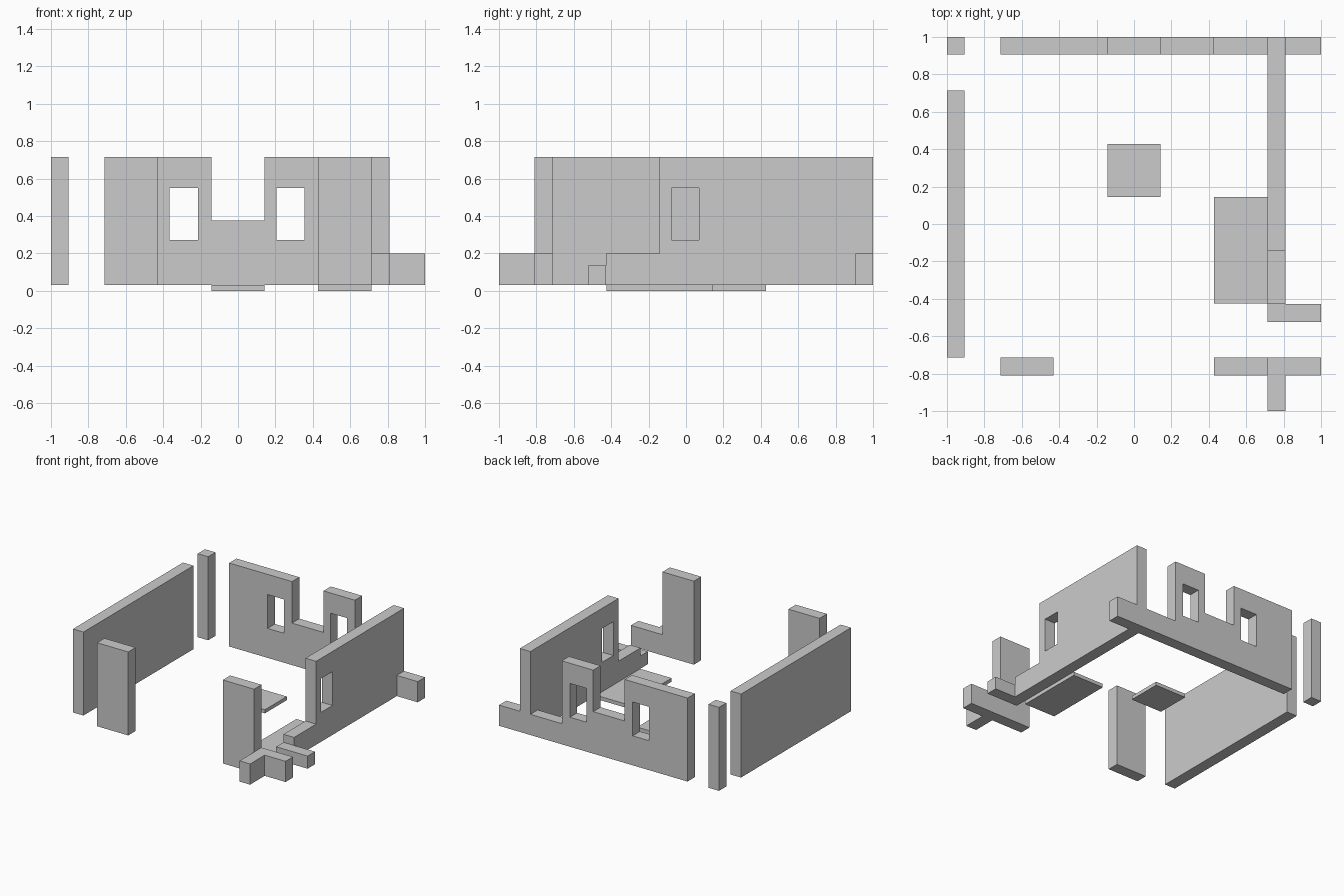
import bpy, bmesh
from mathutils import Vector

if "Cube" in bpy.data.objects:
    bpy.data.objects.remove(bpy.data.objects["Cube"])

# Shared heights: floor line, stub wall, sill, full wall
BASE, LOW, SILL, TOP = 0.03, 0.2, 0.375, 0.716
WIN_LO, WIN_HI = 0.272, 0.55


def extrude(name, points, vec):
    """Closed planar profile swept along vec."""
    bm = bmesh.new()
    face = bm.faces.new([bm.verts.new(p) for p in points])
    new = bmesh.ops.extrude_face_region(bm, geom=[face])["geom"]
    verts = [g for g in new if isinstance(g, bmesh.types.BMVert)]
    bmesh.ops.translate(bm, verts=verts, vec=Vector(vec))
    bmesh.ops.recalc_face_normals(bm, faces=bm.faces)
    # the start face is kept by the extrusion, so the solid is closed
    mesh = bpy.data.meshes.new(name)
    bm.to_mesh(mesh)
    bm.free()
    obj = bpy.data.objects.new(name, mesh)
    bpy.context.collection.objects.link(obj)
    return obj


def box(name, x0, x1, y0, y1, z0=BASE, z1=TOP):
    pts = [(x0, y0, z0), (x1, y0, z0), (x1, y1, z0), (x0, y1, z0)]
    return extrude(name, pts, (0, 0, z1 - z0))


def wall_x(name, profile, y0, y1):
    return extrude(name, [(x, y0, z) for x, z in profile], (0, y1 - y0, 0))


def wall_y(name, profile, x0, x1):
    return extrude(name, [(x0, y, z) for y, z in profile], (x1 - x0, 0, 0))


def cut_window(wall, x0, x1, y0, y1):
    cutter = box("window_cutter", x0, x1, y0, y1, WIN_LO, WIN_HI)
    mod = wall.modifiers.new("window", "BOOLEAN")
    mod.operation, mod.solver, mod.object = "DIFFERENCE", "EXACT", cutter
    bpy.context.view_layer.objects.active = wall
    bpy.ops.object.modifier_apply(modifier=mod.name)
    bpy.data.objects.remove(cutter, do_unlink=True)


# Left side: long wall and corner post
box("left_wall", -1, -0.905, -0.714, 0.714)
box("corner_post", -1, -0.905, 0.905, 1)

# Back wall: broken skyline with two windows
back = wall_x("back_wall", [
    (-0.714, BASE), (1, BASE), (1, LOW), (0.81, LOW), (0.81, TOP), (0.714, TOP),
    (0.714, LOW), (0.429, LOW), (0.429, TOP), (0.143, TOP), (0.143, SILL),
    (-0.143, SILL), (-0.143, TOP), (-0.714, TOP)], 0.905, 1)
for cx in (-0.29, 0.281):
    cut_window(back, cx - 0.075, cx + 0.075, 0.8, 1.1)

# Right wall: steps down towards the front, one window
right = wall_y("right_wall", [
    (-0.429, BASE), (0.905, BASE), (0.905, TOP), (-0.143, TOP),
    (-0.143, LOW), (-0.429, LOW)], 0.714, 0.81)
cut_window(right, 0.6, 0.9, -0.077, 0.07)
box("right_wall_stub", 0.714, 1, -0.524, -0.429, BASE, 0.134)

# Front walls and ruined corner
box("front_left_wall", -0.714, -0.431, -0.81, -0.714)
wall_x("front_right_wall", [
    (0.429, BASE), (1, BASE), (1, LOW), (0.714, LOW), (0.714, TOP), (0.429, TOP)],
    -0.81, -0.714)
box("front_corner_stub", 0.714, 0.81, -1, -0.81, BASE, LOW)

# Floor slabs
box("centre_floor_slab", -0.143, 0.143, 0.145, 0.429, 0, BASE)
box("side_floor_slab", 0.429, 0.714, -0.425, 0.145, 0, BASE)
